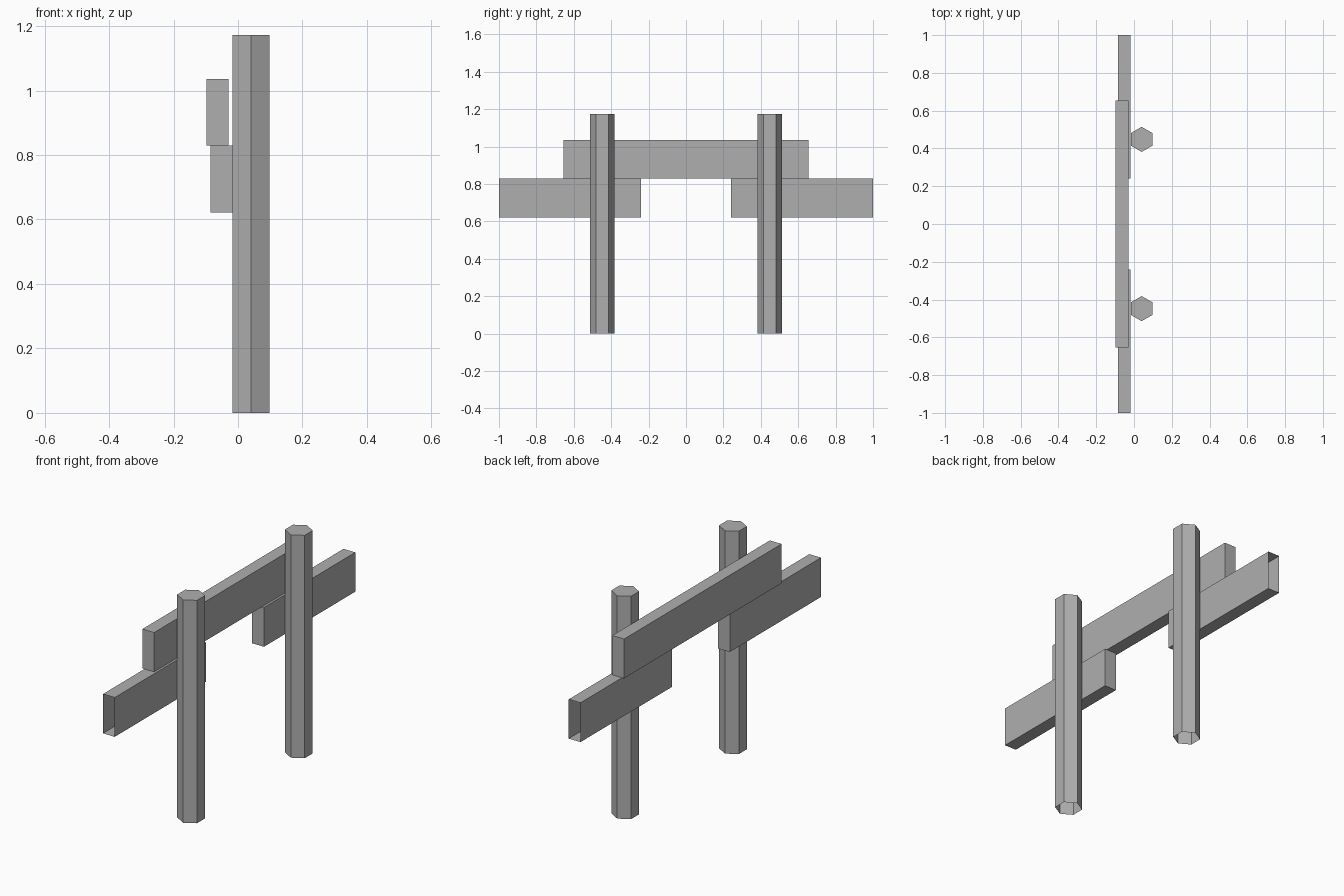
import bpy
import bmesh
from math import pi
from mathutils import Matrix, Vector

if "Cube" in bpy.data.objects:
    bpy.data.objects.remove(bpy.data.objects["Cube"])

# dark grey shared by all parts
grey = bpy.data.materials.new("dark_grey")
grey.diffuse_color = (0.43, 0.43, 0.43, 1)
grey.use_nodes = True
grey.node_tree.nodes["Principled BSDF"].inputs["Base Color"].default_value = grey.diffuse_color


def finish(name, bm):
    mesh = bpy.data.meshes.new(name)
    bm.to_mesh(mesh)
    bm.free()
    mesh.materials.append(grey)
    obj = bpy.data.objects.new(name, mesh)
    bpy.context.collection.objects.link(obj)


def remove_cap(bm, direction):
    # leave the hidden or outer end open
    caps = [f for f in bm.faces if f.normal.dot(Vector(direction)) > 0.9]
    bmesh.ops.delete(bm, geom=caps, context='FACES_ONLY')


def board(name, lo, hi, open_dir=None):
    lo, hi = Vector(lo), Vector(hi)
    bm = bmesh.new()
    bmesh.ops.create_cube(bm, size=1, matrix=Matrix.LocRotScale((lo + hi) / 2, None, hi - lo))
    bm.normal_update()
    if open_dir:
        remove_cap(bm, open_dir)
    finish(name, bm)


def post(name, x, y, radius, height):
    bm = bmesh.new()
    # hexagon with corners on the y axis and flats facing x
    bmesh.ops.create_cone(bm, cap_ends=True, segments=6, radius1=radius, radius2=radius, depth=height,
                          matrix=Matrix.Translation((x, y, height / 2)))
    # make sure a corner points along y
    if max(v.co.y for v in bm.verts) - y < radius * 0.99:
        bmesh.ops.rotate(bm, verts=bm.verts, cent=(x, y, 0), matrix=Matrix.Rotation(pi / 6, 3, 'Z'))
    bm.normal_update()
    remove_cap(bm, (0, 0, -1))
    finish(name, bm)


# upper rail, capped at both ends
board("upper_rail", (-0.098, -0.655, 0.829), (-0.0295, 0.655, 1.036))

# posts and lower rails, mirrored front to back
for side, s in (("front", -1), ("back", 1)):
    post(side + "_post", 0.0405, s * 0.448, 0.0664, 1.173)
    y0, y1 = sorted((s * 0.241, s * 1.0))
    board(side + "_lower_rail", (-0.086, y0, 0.622), (-0.0175, y1, 0.829), (0, s, 0))
